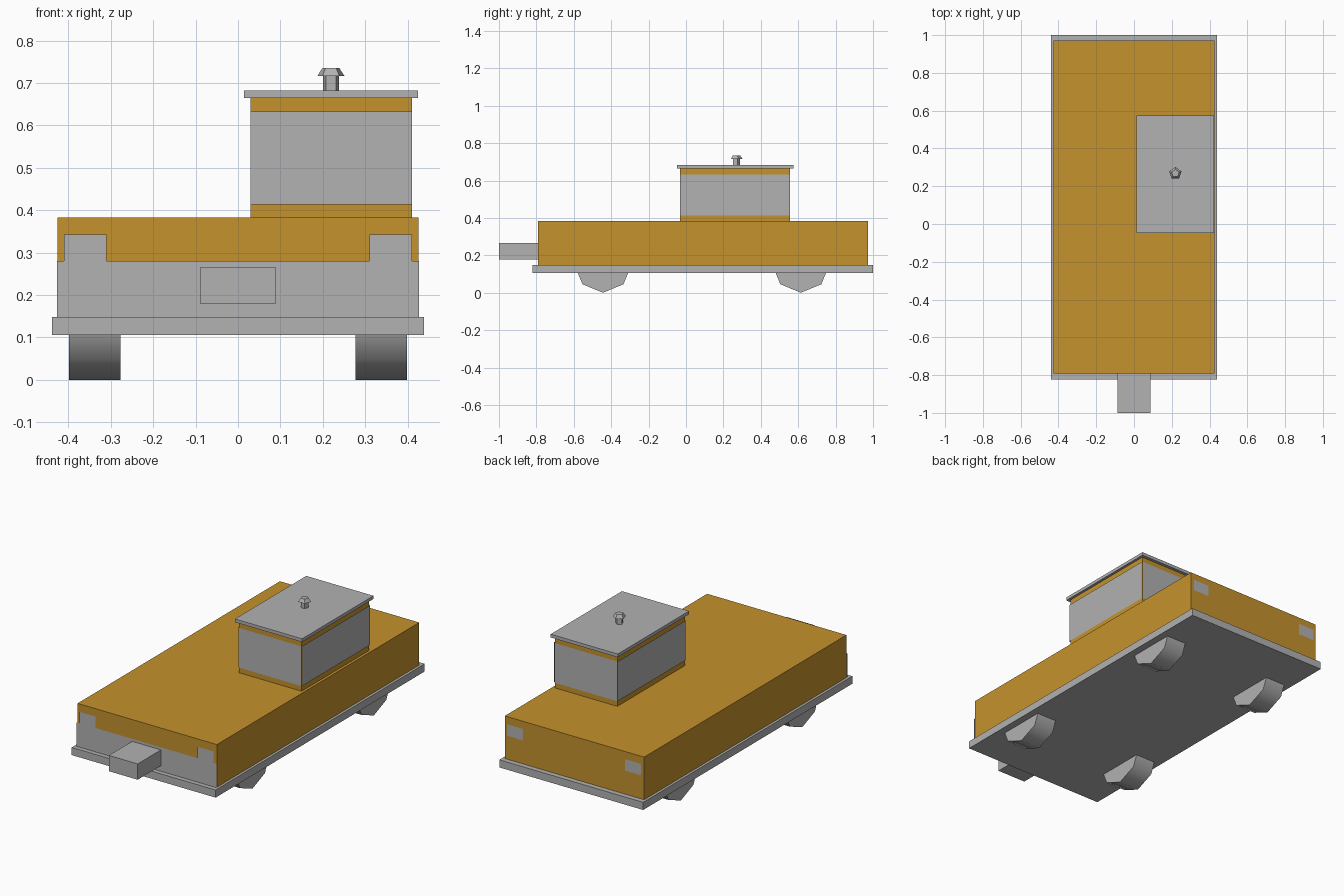
import bpy, math

if "Cube" in bpy.data.objects:
    bpy.data.objects.remove(bpy.data.objects["Cube"])


def material(name, rgb):
    m = bpy.data.materials.new(name)
    m.diffuse_color = (*rgb, 1)
    m.use_nodes = True
    m.node_tree.nodes["Principled BSDF"].inputs["Base Color"].default_value = m.diffuse_color
    return m


GOLD = material("gold paint", (0.558, 0.287, 0.026))
GREY = material("grey metal", (0.445, 0.445, 0.445))


def make(name, verts, faces, mat):
    me = bpy.data.meshes.new(name)
    me.from_pydata(verts, [], faces)
    me.materials.append(mat)
    ob = bpy.data.objects.new(name, me)
    bpy.context.collection.objects.link(ob)
    return ob


def box(name, x, y, z, mat):
    v = [(a, b, c) for a in x for b in y for c in z]
    f = [(0, 1, 3, 2), (4, 6, 7, 5), (0, 4, 5, 1), (2, 3, 7, 6), (0, 2, 6, 4), (1, 5, 7, 3)]
    return make(name, v, f, mat)


def sheet(name, a, b, z, mat):
    """Upright plate from plan point a to plan point b; faces right of a->b."""
    v = [(*a, z[0]), (*b, z[0]), (*b, z[1]), (*a, z[1])]
    return make(name, v, [(0, 1, 2, 3)], mat)


def cone(name, loc, r1, r2, z0, z1, mat):
    bpy.ops.mesh.primitive_cone_add(vertices=5, radius1=r1, radius2=r2, depth=z1 - z0,
                                    location=(*loc, (z0 + z1) / 2))
    ob = bpy.context.object
    ob.name = name
    ob.data.materials.append(mat)
    return ob


# Chassis, body and front coupler
box("chassis_plate", (-0.439, 0.439), (-0.822, 1.0), (0.106, 0.148), GREY)
box("body", (-0.425, 0.425), (-0.791, 0.972), (0.148, 0.383), GOLD)
box("coupler", (-0.088, 0.088), (-1.0, -0.791), (0.179, 0.266), GREY)

# Front panel, and corner lamps at both ends
FRONT, BACK = -0.797, 0.976
sheet("front_panel", (-0.427, FRONT), (0.427, FRONT), (0.148, 0.28), GREY)
for side, x0 in (("left", -0.41), ("right", 0.31)):
    sheet("front_lamp_" + side, (x0, FRONT), (x0 + 0.1, FRONT), (0.28, 0.343), GREY)
    sheet("back_lamp_" + side, (x0 + 0.1, BACK), (x0, BACK), (0.28, 0.343), GREY)

# Cabin with a window plate standing just off each wall
X0, X1, Y0, Y1, D = 0.029, 0.41, -0.031, 0.557, 0.005
WZ = (0.414, 0.633)
box("cabin", (X0, X1), (Y0, Y1), (0.383, 0.664), GOLD)
sheet("window_front", (X0, Y0 - D), (X1, Y0 - D), WZ, GREY)
sheet("window_right", (X1 + D, Y0), (X1 + D, Y1), WZ, GREY)
sheet("window_back", (X1, Y1 + D), (X0, Y1 + D), WZ, GREY)
sheet("window_left", (X0 - D, Y1), (X0 - D, Y0), WZ, GREY)
box("cabin_roof", (0.0145, 0.424), (-0.047, 0.574), (0.664, 0.682), GREY)

# Five-sided chimney
cone("chimney_stem", (0.219, 0.268), 0.02, 0.02, 0.682, 0.716, GREY)
cone("chimney_cap", (0.219, 0.268), 0.034, 0.021, 0.716, 0.735, GREY)

# Eight-sided wheels
R = 0.155
for end, y in (("front", -0.444), ("back", 0.614)):
    for side, x in (("left", -0.338), ("right", 0.338)):
        bpy.ops.mesh.primitive_cylinder_add(vertices=8, radius=R, depth=0.122,
                                            location=(x, y, R),
                                            rotation=(0, math.pi / 2, 0))
        ob = bpy.context.object
        ob.name = f"wheel_{end}_{side}"
        ob.data.materials.append(GREY)
        bpy.ops.object.shade_smooth_by_angle(angle=math.radians(50))
